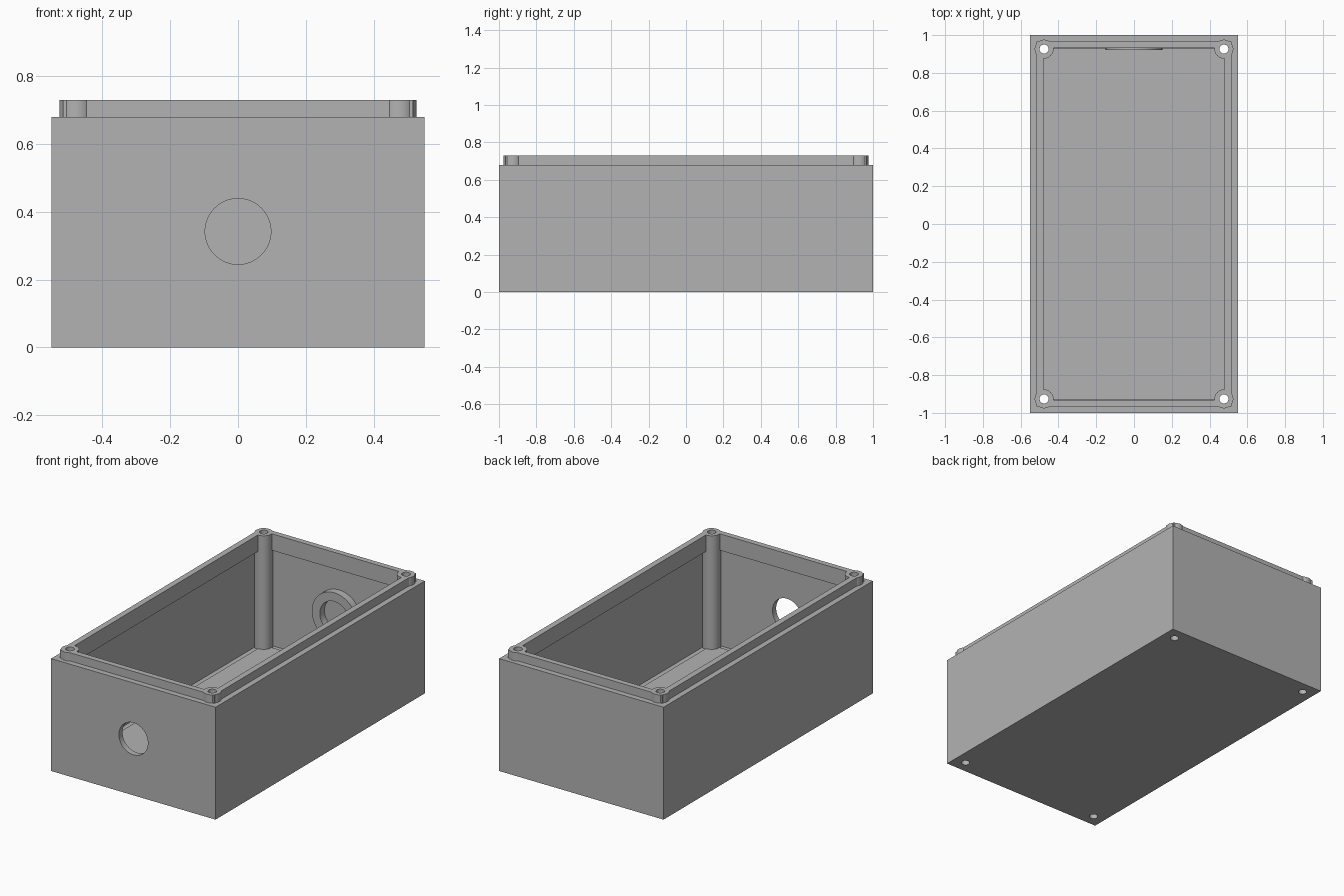
import bpy, bmesh, math
from mathutils import Matrix

cube = bpy.data.objects.get("Cube")
if cube:
    bpy.data.objects.remove(cube, do_unlink=True)

grey = bpy.data.materials.new("light_grey")
grey.use_nodes = True
COLOUR = (0.45, 0.45, 0.45, 1)
grey.diffuse_color = COLOUR
grey.node_tree.nodes["Principled BSDF"].inputs["Base Color"].default_value = COLOUR

HX, HY, RIM, TOP = 0.55, 1.0, 0.68, 0.73
WALL, FLOOR = 0.035, 0.035
POST_X, POST_Y, POST_R, SCREW_R = 0.476, 0.926, 0.05, 0.024
HOLE_Z, HOLE_R = 0.342, 0.097


def finish(name, bm):
    mesh = bpy.data.meshes.new(name)
    bm.to_mesh(mesh)
    bm.free()
    mesh.materials.append(grey)
    obj = bpy.data.objects.new(name, mesh)
    bpy.context.scene.collection.objects.link(obj)
    return obj


def box(name, hx, hy, z0, z1):
    bm = bmesh.new()
    bmesh.ops.create_cube(bm, size=1, matrix=Matrix.Translation((0, 0, (z0 + z1) / 2))
                          @ Matrix.Diagonal((2 * hx, 2 * hy, z1 - z0, 1)))
    return finish(name, bm)


def cylinder(name, r, length, centre, along_y=False, sides=32):
    bm = bmesh.new()
    turn = Matrix.Rotation(math.pi / 2, 4, "X") if along_y else Matrix()
    bmesh.ops.create_cone(bm, cap_ends=True, segments=sides, radius1=r, radius2=r,
                          depth=length, matrix=Matrix.Translation(centre) @ turn)
    return finish(name, bm)


def boolean(target, tool, operation="DIFFERENCE"):
    mod = target.modifiers.new(operation.title(), "BOOLEAN")
    mod.operation, mod.solver, mod.object = operation, "EXACT", tool
    bpy.context.view_layer.objects.active = target
    bpy.ops.object.modifier_apply(modifier=mod.name)
    bpy.data.objects.remove(tool, do_unlink=True)


# Open box with thin walls and a low raised floor panel
case = box("enclosure", HX, HY, 0, RIM)
boolean(case, box("cavity", HX - WALL, HY - WALL, FLOOR, 1))
boolean(case, box("floor_panel", 0.48, 0.93, 0.02, FLOOR + 0.008), "UNION")

# Locating lip, overlapping the inside of the walls
lip = box("lip", HX - WALL + 0.001, HY - WALL + 0.001, RIM - 0.05, TOP)
boolean(lip, box("lip_opening", 0.48, 0.932, 0.5, 1))
boolean(case, lip, "UNION")

# Corner screw posts, bored right through the base
corners = [(sx * POST_X, sy * POST_Y) for sx in (-1, 1) for sy in (-1, 1)]
for x, y in corners:
    boolean(case, cylinder("post", POST_R, TOP - 0.02, (x, y, (TOP + 0.02) / 2)), "UNION")

# Ring boss inside the back wall
boss = cylinder("boss", 0.15, 0.06, (0, 0.95, HOLE_Z), True, 64)
boolean(case, boss, "UNION")
boolean(case, cylinder("boss_recess", HOLE_R, 0.065, (0, 0.9325, HOLE_Z), True, 64))

# Screw bores and the round front opening
for x, y in corners:
    boolean(case, cylinder("bore", SCREW_R, 2, (x, y, 0.4)))
boolean(case, cylinder("front_opening", HOLE_R, 0.2, (0, -HY, HOLE_Z), True, 64))

# Smooth the round surfaces, keep edges crisp
bpy.ops.object.select_all(action="DESELECT")
case.select_set(True)
bpy.context.view_layer.objects.active = case
bpy.ops.object.shade_smooth_by_angle(angle=math.radians(30))
